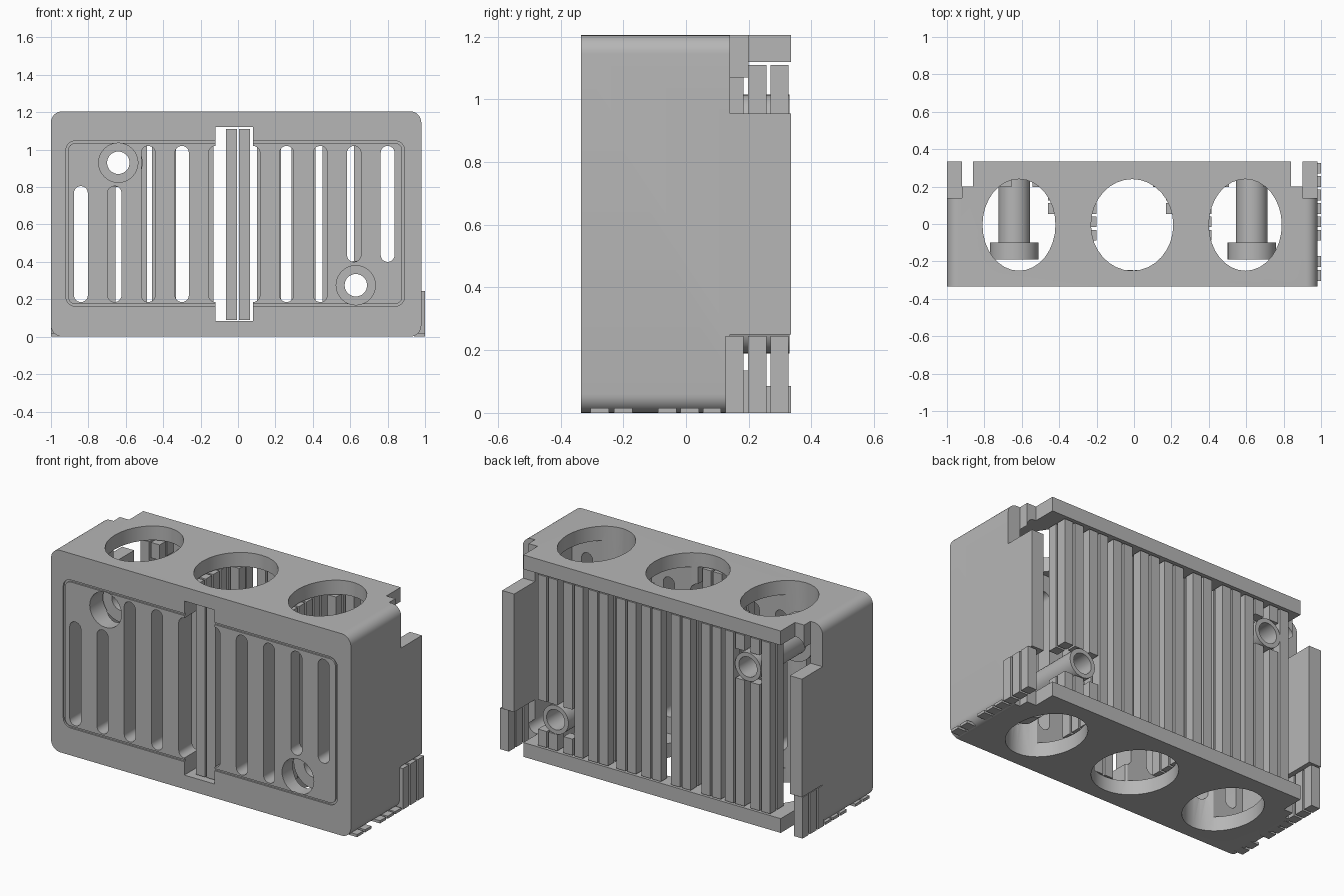
import bpy, bmesh
from math import sin, cos, pi, radians

cube = bpy.data.objects.get("Cube")
if cube:
    bpy.data.objects.remove(cube, do_unlink=True)

grey = bpy.data.materials.new("plain grey")
grey.use_nodes = True
tone = (0.47, 0.47, 0.47, 1)
grey.diffuse_color = tone
grey.node_tree.nodes["Principled BSDF"].inputs["Base Color"].default_value = tone


def rounded(a0, a1, b0, b1, r=0.0, s=None, n=8):
    """Rounded rectangle outline; r and s are the two corner radii."""
    s = r if s is None else s
    if r == 0:
        return [(a0, b0), (a1, b0), (a1, b1), (a0, b1)]
    corners = [(a1 - r, b1 - s), (a0 + r, b1 - s), (a0 + r, b0 + s), (a1 - r, b0 + s)]
    pts = []
    for q, (ca, cb) in enumerate(corners):
        for i in range(n + 1):
            t = (q + i / n) * pi / 2
            p = (ca + r * cos(t), cb + s * sin(t))
            if not pts or abs(p[0] - pts[-1][0]) + abs(p[1] - pts[-1][1]) > 1e-5:
                pts.append(p)
    if abs(pts[0][0] - pts[-1][0]) + abs(pts[0][1] - pts[-1][1]) < 1e-5:
        pts.pop()
    return pts


def ellipse(ca, cb, ra, rb=None):
    rb = rb or ra
    return rounded(ca - ra, ca + ra, cb - rb, cb + rb, ra, rb)


def add_prism(bm, pts, lo, hi, axis):
    def place(p, d):
        return (p[0], d, p[1]) if axis == "y" else (p[0], p[1], d)
    low = [bm.verts.new(place(p, lo)) for p in pts]
    high = [bm.verts.new(place(p, hi)) for p in pts]
    bm.faces.new(low)
    bm.faces.new(high)
    for i in range(len(pts)):
        j = (i + 1) % len(pts)
        bm.faces.new((low[i], low[j], high[j], high[i]))


def make(name, bm):
    bmesh.ops.recalc_face_normals(bm, faces=bm.faces)
    mesh = bpy.data.meshes.new(name)
    bm.to_mesh(mesh)
    bm.free()
    ob = bpy.data.objects.new(name, mesh)
    mesh.materials.append(grey)
    bpy.context.scene.collection.objects.link(ob)
    return ob


def prism(name, pts, lo, hi, axis="y"):
    bm = bmesh.new()
    add_prism(bm, pts, lo, hi, axis)
    return make(name, bm)


def cut(ob, cutters):
    """Subtract the cutters, keep the result and drop the helpers."""
    for c in cutters:
        c.hide_render = True
        m = ob.modifiers.new("cut", "BOOLEAN")
        m.operation, m.solver, m.object = "DIFFERENCE", "EXACT", c
    bpy.context.view_layer.update()
    dg = bpy.context.evaluated_depsgraph_get()
    mesh = bpy.data.meshes.new_from_object(ob.evaluated_get(dg))
    ob.modifiers.clear()
    ob.data = mesh
    for c in cutters:
        bpy.data.objects.remove(c, do_unlink=True)


def smooth(ob):
    for o in bpy.context.selected_objects:
        o.select_set(False)
    ob.select_set(True)
    bpy.context.view_layer.objects.active = ob
    bpy.ops.object.shade_smooth_by_angle(angle=radians(30))


FRONT, BACK, TOP = -0.335, 0.335, 1.205
WALL = -0.21
FLOOR, CEIL = 0.085, 1.12
holes = [(-0.615, 0.195), (-0.01, 0.22), (0.595, 0.195)]
posts = [(-0.64, 0.93), (0.63, 0.275)]

# Housing: rounded box, open at the back
housing = prism("housing", rounded(-1, 0.98, 0, TOP, 0.06), FRONT, BACK)
cutters = [prism("inside", rounded(-0.92, 0.90, FLOOR, CEIL, 0.05), WALL, 0.5)]

# Large round openings through top and bottom
for x, r in holes:
    cutters.append(prism("opening", ellipse(x, -0.005, r, 0.245), -0.1, 1.3, "z"))

# Vents: shorter beside the screw posts
for i in range(5):
    low = -0.84 + 0.18 * i
    high = 0.80 - 0.18 * i
    short = i < 2
    for x, z0, z1 in ((low, 0.185, 0.805 if short else 1.02),
                      (high, 0.40 if short else 0.185, 1.02)):
        cutters.append(prism("vent", rounded(x - 0.037, x + 0.037, z0, z1, 0.037), -0.5, -0.15))
cutters.append(prism("middle_gap", rounded(-0.12, 0.08, 0.083, 1.122), -0.5, -0.15))

# Notches in the four back corners
for z0, z1 in ((0.955, 1.4), (-0.2, 0.25)):
    for wall, lip, far in ((-0.92, -0.86, -1.2), (0.90, 0.84, 1.2)):
        for edge, y in ((wall, 0.14), (lip, 0.20)):
            box = rounded(min(edge, far), max(edge, far), z0, z1)
            cutters.append(prism("notch", box, y, 0.6))

# Screw seats
for x, z in posts:
    cutters.append(prism("seat", ellipse(x, z, 0.105), -0.5, -0.19))
    cutters.append(prism("screw_hole", ellipse(x, z, 0.06), -0.5, 0.0))

# Thin groove framing the front panel
groove = prism("groove", rounded(-0.92, 0.89, 0.163, 1.047, 0.05), -0.4, FRONT + 0.01)
cut(groove, [prism("groove_core", rounded(-0.908, 0.878, 0.175, 1.035, 0.038), -0.5, 0)])
cutters.append(groove)
cut(housing, cutters)
smooth(housing)

# Hollow screw posts with a wide base
for side, (x, z) in zip(("right", "left"), posts):
    for part, r, bore, y0, y1 in (("post", 0.085, 0.06, -0.105, 0.33),
                                  ("post_base", 0.13, 0.06, -0.19, -0.10)):
        ob = prism(side + "_" + part, ellipse(x, z, r), y0, y1)
        cut(ob, [prism("bore", ellipse(x, z, bore), -0.5, 0.6)])
        smooth(ob)

# Upright square rods, in pairs, wherever floor and ceiling are solid
HALF = 0.029
rods = bmesh.new()


def rod(x, y, z0, z1):
    add_prism(rods, rounded(x - HALF, x + HALF, y - HALF, y + HALF), z0, z1, "z")


def is_open(x, y):
    return any(((x - h) / r) ** 2 + ((y + 0.005) / 0.245) ** 2 < 0.99 for h, r in holes)


for centre in (-0.72, -0.55, -0.395, -0.195, 0, 0.165, 0.35, 0.515, 0.685):
    for x in (centre - 0.035, centre + 0.035):
        for y in (0.298, 0.227, 0.155, 0.083, 0.012, -0.06):
            if is_open(x, y):
                continue
            near = [p for p in posts if abs(x - p[0]) < 0.11]
            if near:
                rod(x, y, 0.09, near[0][1] - 0.088)
                rod(x, y, near[0][1] + 0.088, 1.11)
            else:
                rod(x, y, 0.09, 1.11)
for x in (-0.035, 0.035):
    rod(x, -0.275, 0.09, 1.11)
make("upright_rods", rods)

# Short rods below the side tabs and small feet along the lower edges
rods = bmesh.new()
for x in (-0.97, 0.971):
    for y in (0.298, 0.227, 0.155):
        rod(x, y, 0, 0.245)
    for y in (0.083, 0.012, -0.06, -0.20, -0.275):
        rod(x, y, 0, 0.016)
make("corner_rods_and_feet", rods)
